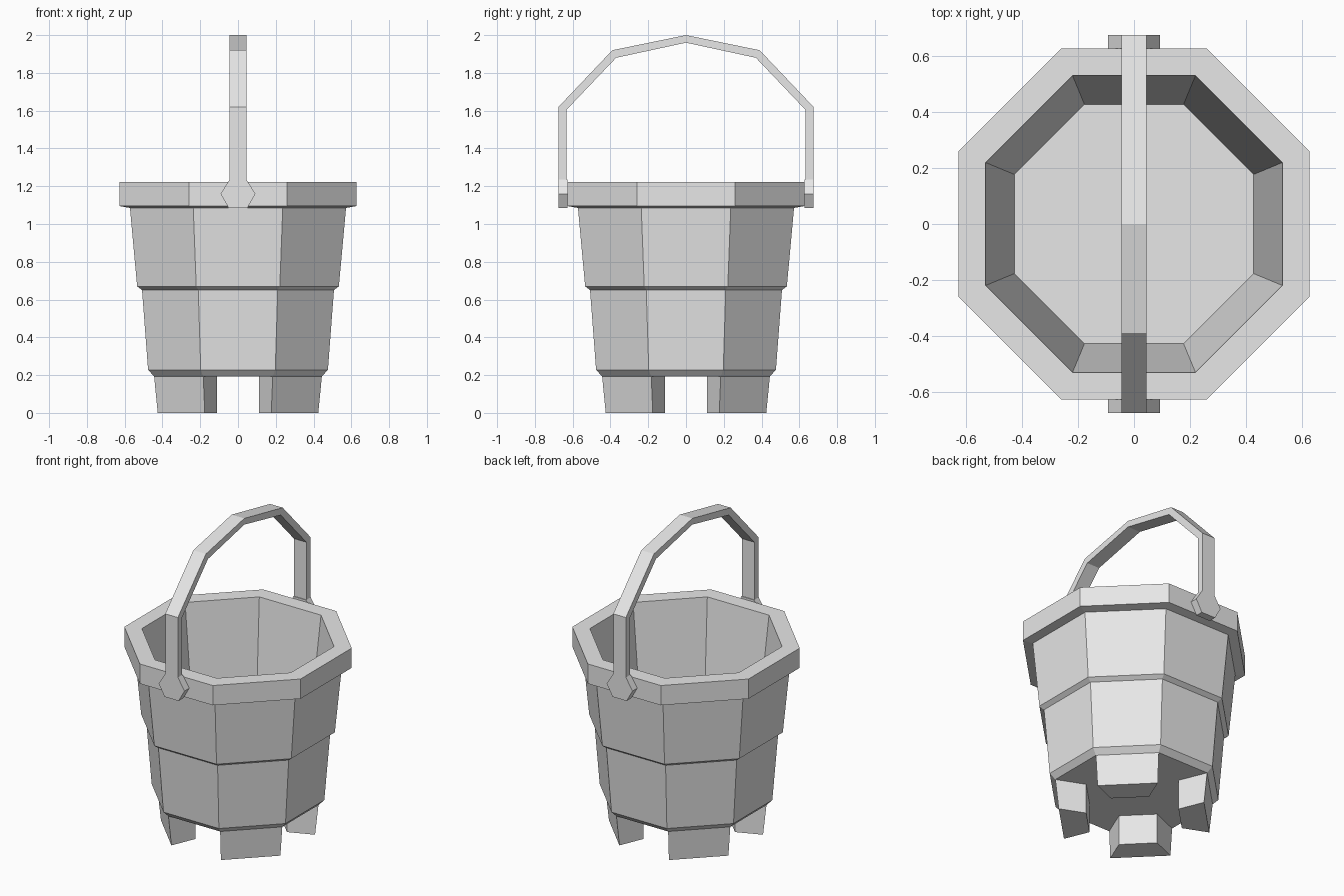
import bpy, bmesh
from math import sin, cos, pi

cube = bpy.data.objects.get("Cube")
if cube:
    bpy.data.objects.remove(cube, do_unlink=True)

grey = bpy.data.materials.new("plain grey")
grey.use_nodes = True
grey.diffuse_color = (0.8, 0.8, 0.8, 1)
grey.node_tree.nodes["Principled BSDF"].inputs["Base Color"].default_value = (0.8, 0.8, 0.8, 1)


def loft(name, rings):
    """Skin a row of equal point rings and cap both ends."""
    bm = bmesh.new()
    rows = [[bm.verts.new(p) for p in ring] for ring in rings]
    n = len(rows[0])
    for a, b in zip(rows, rows[1:]):
        for i in range(n):
            j = (i + 1) % n
            bm.faces.new((a[i], a[j], b[j], b[i]))
    bm.faces.new(rows[0])
    bm.faces.new(rows[-1])
    bmesh.ops.recalc_face_normals(bm, faces=bm.faces)
    mesh = bpy.data.meshes.new(name)
    bm.to_mesh(mesh)
    bm.free()
    mesh.materials.append(grey)
    obj = bpy.data.objects.new(name, mesh)
    bpy.context.collection.objects.link(obj)
    return obj


def corner(apothem, k, z):
    """Corner k of an octagon whose flat sides face the axes."""
    r, a = apothem / cos(pi / 8), pi / 8 + k * pi / 4
    return (r * cos(a), r * sin(a), z)


# Bucket: underside, stepped outer wall, rim, inner wall, floor
profile = [(0.444, 0.193), (0.476, 0.228), (0.508, 0.65), (0.534, 0.67),
           (0.572, 1.085), (0.627, 1.095), (0.627, 1.222),
           (0.53, 1.222), (0.427, 0.25)]
loft("bucket", [[corner(a, k, z) for k in range(8)] for a, z in profile])

# Four feet continuing the diagonal sides
for i, side in enumerate(("back_left", "back_right", "front_right", "front_left")):
    k = 2 * i
    loft(side + "_foot",
         [[corner(outer, k, z), corner(outer, k + 1, z),
           corner(0.27, k + 1, z), corner(0.27, k, z)]
          for outer, z in ((0.425, 0), (0.444, 0.193))])

# Handle: a flat band arching from front to back, as (inner, outer) pairs
half = [((0.632, 1.235), (0.675, 1.235)), ((0.632, 1.605), (0.675, 1.62)),
        ((0.37, 1.88), (0.39, 1.92))]
mirrored = [tuple((-y, z) for y, z in pair) for pair in reversed(half)]
band = half + [((0, 1.96), (0, 2))] + mirrored
w = 0.045
loft("handle", [[(-w, *i), (w, *i), (w, *o), (-w, *o)] for i, o in band])

# Hexagonal lugs at the handle ends
hexagon = [(-w, 1.235), (w, 1.235), (0.092, 1.16),
           (0.05, 1.085), (-0.05, 1.085), (-0.092, 1.16)]
for name, s in (("front_lug", -1), ("back_lug", 1)):
    loft(name, [[(x, s * y, z) for x, z in hexagon] for y in (0.627, 0.675)])
